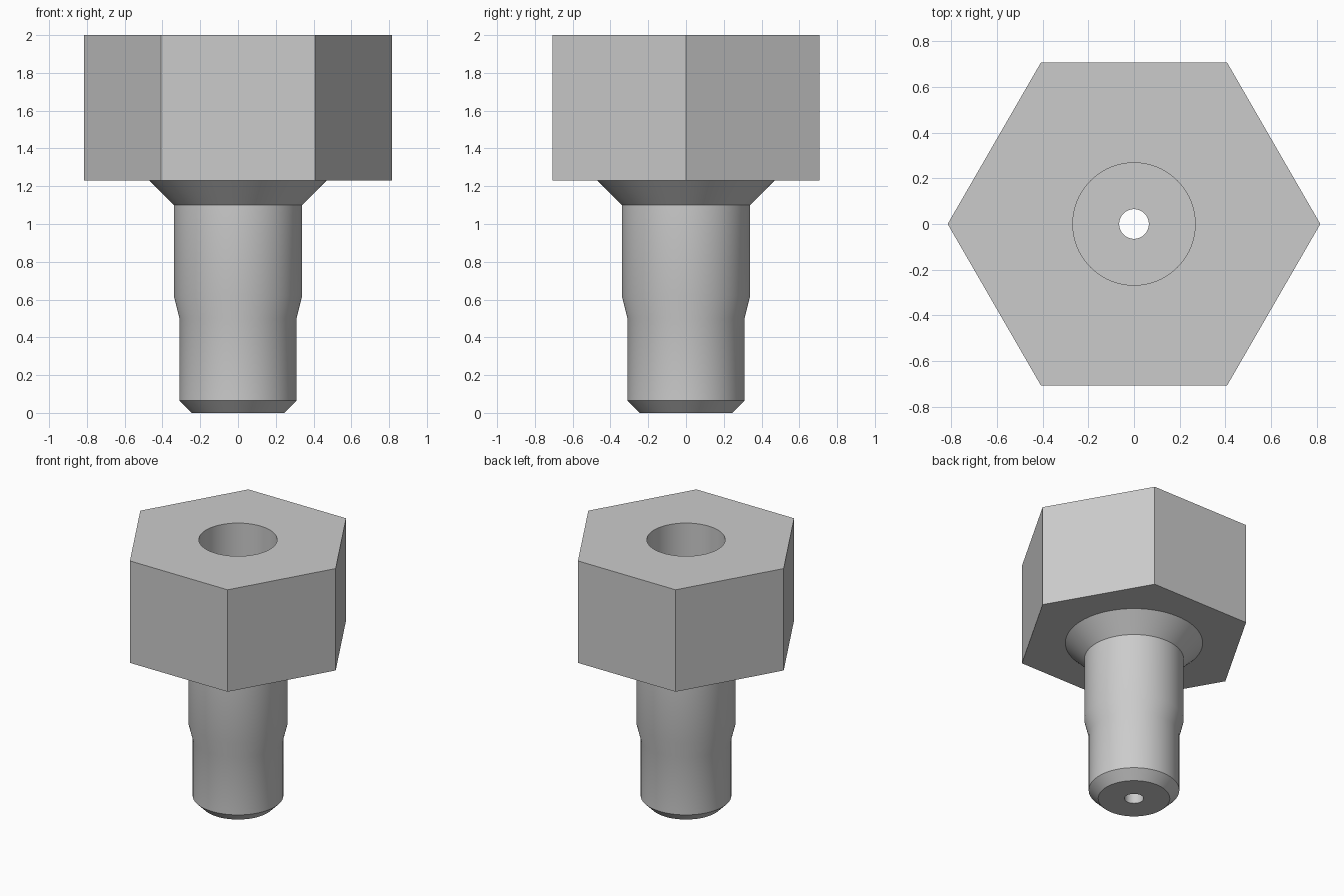
import bpy
import bmesh
from math import cos, sin, pi, radians

SEGMENTS = 96
APOTHEM = 0.707
BORE, BORE_FLOOR, PILOT = 0.268, 0.9, 0.065
HEAD_BASE, HEAD_TOP, COLLAR = 1.23, 2.0, 0.47

cube = bpy.data.objects.get("Cube")
if cube:
    bpy.data.objects.remove(cube, do_unlink=True)

steel = bpy.data.materials.new("grey_steel")
steel.use_nodes = True
grey = (0.6, 0.6, 0.6, 1)
steel.diffuse_color = grey
steel.node_tree.nodes["Principled BSDF"].inputs["Base Color"].default_value = grey


def hex_radius(angle):
    """Distance to the hexagon outline, with corners on the x axis."""
    return APOTHEM / cos(angle % (pi / 3) - pi / 6)


def turned_part(name, profile):
    """Sweep (radius, height) points around z; a radius may be a function of angle."""
    bm = bmesh.new()
    rings = []
    for radius, z in profile:
        ring = []
        for i in range(SEGMENTS):
            a = 2 * pi * i / SEGMENTS
            r = radius(a) if callable(radius) else radius
            ring.append(bm.verts.new((r * cos(a), r * sin(a), z)))
        rings.append(ring)
    for low, high in zip(rings, rings[1:]):
        for i in range(SEGMENTS):
            j = (i + 1) % SEGMENTS
            bm.faces.new((low[i], low[j], high[j], high[i]))
    mesh = bpy.data.meshes.new(name)
    bm.to_mesh(mesh)
    bm.free()
    mesh.materials.append(steel)
    obj = bpy.data.objects.new(name, mesh)
    bpy.context.collection.objects.link(obj)
    bpy.ops.object.select_all(action="DESELECT")
    obj.select_set(True)
    bpy.context.view_layer.objects.active = obj
    bpy.ops.object.shade_smooth_by_angle(angle=radians(28))
    return obj


# Hexagonal head with its bore
turned_part("hex_head", [
    (COLLAR, HEAD_BASE), (hex_radius, HEAD_BASE),
    (hex_radius, HEAD_TOP), (BORE, HEAD_TOP), (BORE, HEAD_BASE),
])

# Stepped stem with flared collar, stepped bore and chamfered tip
turned_part("stem", [
    (BORE, HEAD_BASE), (BORE, BORE_FLOOR),
    (PILOT, BORE_FLOOR), (PILOT, 0),
    (0.245, 0), (0.31, 0.065), (0.31, 0.5),
    (0.34, 0.62), (0.34, 1.1), (COLLAR, HEAD_BASE),
])
